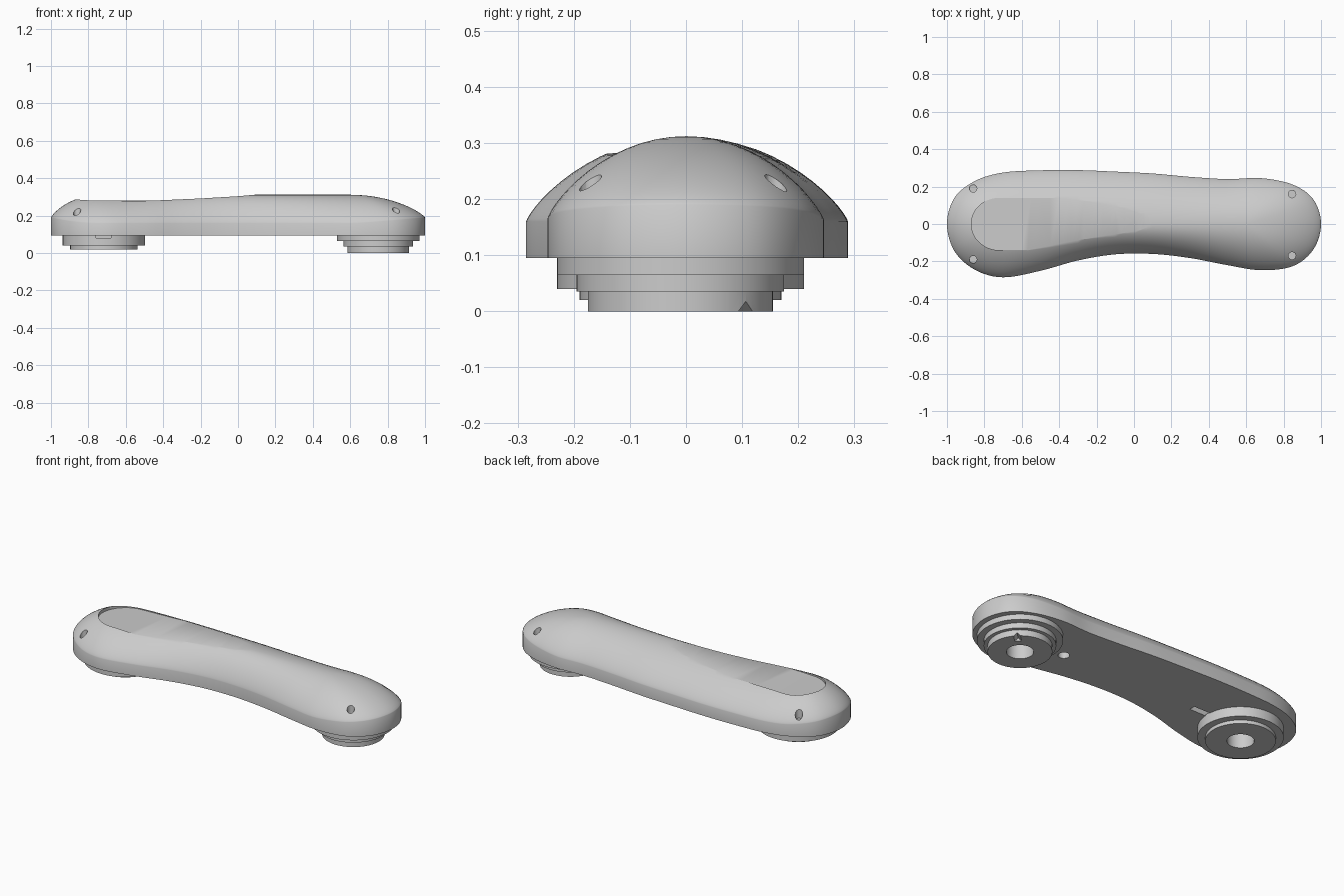
import bpy, bmesh, math
from mathutils import Vector, Matrix

if "Cube" in bpy.data.objects:
    bpy.data.objects.remove(bpy.data.objects["Cube"])

grey = bpy.data.materials.new("plain grey")
grey.use_nodes = True
grey.diffuse_color = (0.6, 0.6, 0.6, 1)
grey.node_tree.nodes["Principled BSDF"].inputs["Base Color"].default_value = grey.diffuse_color


def make(name, bm):
    bmesh.ops.remove_doubles(bm, verts=bm.verts, dist=1e-5)
    bmesh.ops.recalc_face_normals(bm, faces=bm.faces)
    mesh = bpy.data.meshes.new(name)
    bm.to_mesh(mesh)
    bm.free()
    mesh.materials.append(grey)
    obj = bpy.data.objects.new(name, mesh)
    bpy.context.collection.objects.link(obj)
    return obj


def activate(obj):
    bpy.ops.object.select_all(action='DESELECT')
    obj.select_set(True)
    bpy.context.view_layer.objects.active = obj


def cut(obj, cutter):
    cutter.hide_render = True
    mod = obj.modifiers.new("cut", 'BOOLEAN')
    mod.operation, mod.solver, mod.object = 'DIFFERENCE', 'EXACT', cutter
    activate(obj)
    bpy.ops.object.modifier_apply(modifier=mod.name)
    bpy.data.objects.remove(cutter)


def smooth(obj, angle):
    activate(obj)
    bpy.ops.object.shade_smooth_by_angle(angle=math.radians(angle))


def bridge(bm, a, b):
    n = len(a)
    for i in range(n):
        j = (i + 1) % n
        bm.faces.new((a[i], a[j], b[j], b[i]))


def rod(name, x, y, z0, z1, r, sides=32):
    bm = bmesh.new()
    bmesh.ops.create_cone(bm, cap_ends=True, segments=sides, radius1=r, radius2=r, depth=z1 - z0,
                          matrix=Matrix.Translation((x, y, (z0 + z1) / 2)))
    return make(name, bm)


def block(name, centre, size, turn=0, tilt=0):
    bm = bmesh.new()
    bmesh.ops.create_cube(bm, size=1, matrix=Matrix.Translation(centre) @ Matrix.Rotation(turn, 4, 'Z')
                          @ Matrix.Rotation(tilt, 4, 'X') @ Matrix.Diagonal((*size, 1)))
    return make(name, bm)


# Body outline: station, back edge, front edge
BASE, RIDGE = 0.095, 0.312
stations = [(-1, 0, 0), (-.96, .14, -.145), (-.85, .23, -.245), (-.7, .275, -.285), (-.5, .287, -.25),
            (-.3, .288, -.195), (-.1, .28, -.162), (.1, .27, -.16), (.3, .252, -.182), (.5, .24, -.22),
            (.68, .245, -.247), (.85, .21, -.225), (.96, .13, -.135), (1, 0, 0)]
loop = [Vector((x, b)) for x, b, f in stations] + [Vector((x, f)) for x, b, f in stations[-2:0:-1]]


def spline(points, steps):
    out, n = [], len(points)
    for i in range(n):
        a, b, c, d = (points[(i + k) % n] for k in (-1, 0, 1, 2))
        for s in range(steps):
            t = s / steps
            out.append(b + (c - a) * t / 2 + (a * 2 - b * 5 + c * 4 - d) * t**2 / 2
                       + (b * 3 - a - c * 3 + d) * t**3 / 2)
    return out


# Domed body: rings that shrink from the outline to a central ridge
outline = spline(loop, 6)
RINGS = 14
bm = bmesh.new()
previous = [bm.verts.new((p.x, p.y, BASE)) for p in outline]
bm.faces.new(previous)
for k in range(RINGS + 1):
    t = math.cos(k / RINGS * math.pi / 2)
    ring = []
    for p in outline:
        s = Vector((max(-.74, min(.6, p.x)), 0))
        end = ((p.x - s.x) / (p - s).length) ** 2
        wall = .16 + .03 * end
        q = s.lerp(p, t)
        ring.append(bm.verts.new((q.x, q.y, wall + (RIDGE - wall) * max(0, 1 - t * t) ** .8)))
    bridge(bm, previous, ring)
    previous = ring
body = make("body", bm)

# Thumb rest: a round-ended scoop that fades out along the ridge
floor = [(-.9, .268), (-.6, .276), (-.4, .283), (-.2, .292), (0, .304), (.2, .322)]


def floor_height(x):
    for (x0, z0), (x1, z1) in zip(floor, floor[1:]):
        if x <= x1:
            return z0 + (z1 - z0) * (x - x0) / (x1 - x0)


columns = [(-.72 - .15 * math.cos(a * math.pi / 20), max(.012, .14 * math.sin(a * math.pi / 20)))
           for a in range(11)] + [(-.6 + .05 * i, .14) for i in range(16)]
bm = bmesh.new()
previous = None
for x, w in columns:
    z = floor_height(x)
    section = [bm.verts.new(v) for v in ((x, -w, z), (x, w, z), (x, w, .45), (x, -w, .45))]
    if previous:
        bridge(bm, previous, section)
    else:
        bm.faces.new(section)
    previous = section
bm.faces.new(previous)
cut(body, make("thumb_rest_cutter", bm))

# Corner screw holes
for x, y in ((-.86, .19), (-.86, -.19), (.845, .16), (.845, -.17)):
    cut(body, rod("screw_cutter", x, y, .18, .4, .02, 16))

# Underside openings: socket bores, a round hole and a slot
for x in (-.717, .75):
    cut(body, rod("bore_cutter", x, -.01, 0, .2, .072))
cut(body, rod("hole_cutter", .45, -.02, 0, .15, .03, 24))
cut(body, block("slot_cutter", (-.46, -.01, .1), (.13, .035, .1)))
smooth(body, 45)


# Stepped feet: turned rings with an open bore
def foot(name, x, tiers):
    top, bore = .1, .07
    profile = []
    for r, z in tiers:
        profile += [(r, top), (r, z)]
        top = z
    profile += [(bore, top), (bore, .1)]
    bm = bmesh.new()
    rings = []
    for r, z in profile:
        rings.append([bm.verts.new((x + r * math.cos(a * math.pi / 32), r * math.sin(a * math.pi / 32) - .01, z))
                      for a in range(64)])
    for a, b in zip(rings, rings[1:] + rings[:1]):
        bridge(bm, a, b)
    return make(name, bm)


right_foot = foot("right_foot", -.717, [(.22, .04), (.18, .02)])
left_foot = foot("left_foot", .75, [(.22, .065), (.185, .035), (.165, 0)])
cut(right_foot, block("notch_cutter", (-.72, -.22, .09), (.08, .06, .02)))
cut(left_foot, block("wedge_cutter", (.86, .1, 0), (.09, .025, .025), math.pi / 4, math.pi / 4))
for part in (right_foot, left_foot):
    smooth(part, 30)

# Bars and posts inside the bores
for side, x in (("right", -.717), ("left", .75)):
    block(side + "_socket_bar", (x, -.01, .1), (.02, .142, .05), math.pi / 4)
    smooth(rod(side + "_socket_post", x, -.01, .09, .201, .03, 24), 30)
